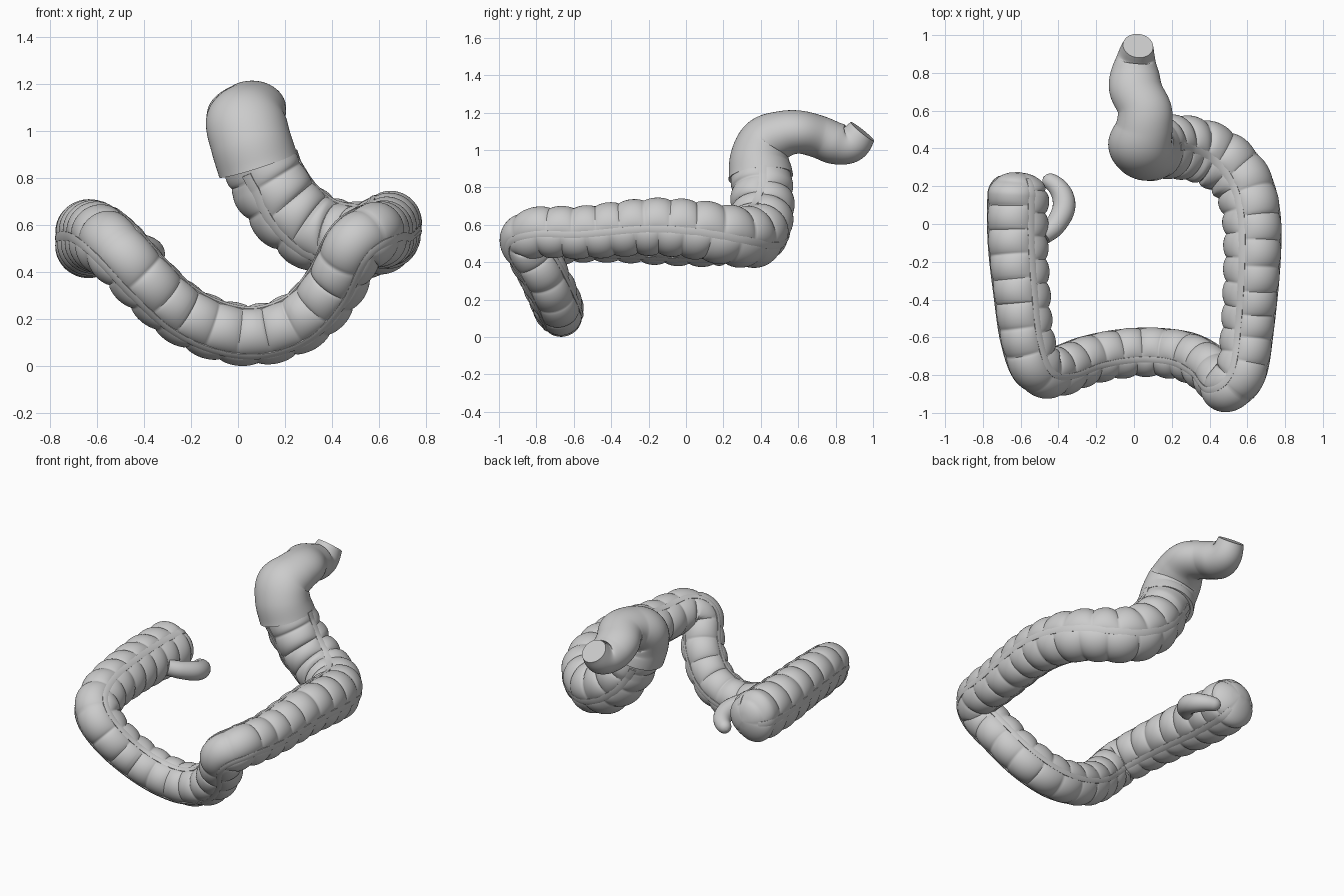
import bpy
from math import sin, cos, pi, sqrt, floor
from mathutils import Vector

if "Cube" in bpy.data.objects:
    bpy.data.objects.remove(bpy.data.objects["Cube"])


def spline(points, step):
    """Catmull-Rom samples of (x, y, z, radius, width) rows at an even step."""
    pts = [Vector(p) for p in points]
    pts = [pts[0] * 2 - pts[1]] + pts + [pts[-1] * 2 - pts[-2]]
    dense = []
    for a, b, c, d in zip(pts, pts[1:], pts[2:], pts[3:]):
        for i in range(200):
            t = i / 200
            dense.append(0.5 * (2 * b + (c - a) * t + (2 * a - 5 * b + 4 * c - d) * t * t
                                + (3 * b - a - 3 * c + d) * t ** 3))
    dense.append(pts[-2])
    out, dist = [dense[0]], 0
    for p, q in zip(dense, dense[1:]):
        dist += (Vector(q[:3]) - Vector(p[:3])).length
        if dist >= step:
            out.append(q)
            dist -= step
    return out


def frames(samples, ref):
    """Centre, two side axes, radius, width and length along the path."""
    c = [Vector(p[:3]) for p in samples]
    n, length, res = Vector(ref), 0, []
    for i, p in enumerate(samples):
        t = (c[min(i + 2, len(c) - 1)] - c[max(i - 2, 0)]).normalized()
        n = (n - t * n.dot(t)).normalized()
        length += (c[i] - c[i - 1]).length if i else 0
        res.append((c[i], n.copy(), t.cross(n), p[3], p[4], length))
    return res


def make(name, rings):
    """Skin a list of closed rings and cap both ends."""
    m = len(rings[0])
    verts = [v for r in rings for v in r]
    faces = []
    for i in range(len(rings) - 1):
        for j in range(m):
            k = (j + 1) % m
            faces.append((i * m + j, i * m + k, (i + 1) * m + k, (i + 1) * m + j))
    faces += [tuple(reversed(range(m))), tuple(range(len(verts) - m, len(verts)))]
    mesh = bpy.data.meshes.new(name)
    mesh.from_pydata(verts, [], faces)
    ob = bpy.data.objects.new(name, mesh)
    bpy.context.collection.objects.link(ob)
    bpy.ops.object.select_all(action='DESELECT')
    ob.select_set(True)
    bpy.context.view_layer.objects.active = ob
    bpy.ops.object.shade_smooth_by_angle(angle=pi / 4)


def around(f, angle, r):
    c, n, b, _, w, _ = f
    off = (n * cos(angle) + b * sin(angle)) * r
    off.x *= w
    return c + off


def dome(s, depth):
    """Scale that rounds off a closed end."""
    return sqrt(max(1 - (1 - s / depth) ** 2, 0.0004)) if s < depth else 1


def tube(name, points, ref, step=0.01, sides=40, end=False):
    fs = frames(spline(points, step), ref)
    total = fs[-1][5]
    make(name, [[around(f, 2 * pi * j / sides,
                        f[3] * (dome(total - f[5], f[3]) if end else 1))
                 for j in range(sides)] for f in fs])


# large bowel path: blind pouch, first bend, sagging middle, second bend, far side, rise
bowel = [(-.61, .275, .54, .165, 1), (-.62, .12, .54, .165, 1), (-.62, -.1, .545, .162, 1),
         (-.60, -.35, .55, .153, 1), (-.57, -.6, .54, .145, 1), (-.51, -.765, .49, .14, 1),
         (-.40, -.775, .37, .135, 1), (-.25, -.72, .235, .132, 1), (-.08, -.685, .155, .132, 1),
         (.1, -.675, .137, .132, 1), (.28, -.70, .205, .133, 1), (.41, -.77, .35, .133, 1),
         (.49, -.86, .51, .133, 1), (.57, -.78, .56, .137, 1), (.605, -.55, .56, .142, 1),
         (.63, -.2, .59, .153, 1), (.625, .05, .575, .158, 1), (.57, .23, .545, .162, 1),
         (.45, .345, .54, .168, 1), (.33, .395, .575, .17, 1), (.21, .41, .67, .17, 1),
         (.13, .405, .79, .168, 1), (.085, .40, .88, .165, 1)]
fs = frames(spline(bowel, 0.006), (0, 0, 1))
TOTAL = fs[-1][5]
PITCH = 0.128
SIDES = 72


def band_angle(f):
    """Bands turn slightly along the last rise."""
    return 1.55 + 0.6 * min(1, max(0, (f[5] - TOTAL + 0.7) / 0.6))


def pouch_radius(f, a):
    """Three rows of pouches between three lengthwise grooves."""
    u = ((a - band_angle(f)) / (2 * pi / 3)) % 3
    row, u = floor(u), u % 1
    s = f[5]
    v = abs(sin(pi * (s / PITCH + 0.3 * row))) ** 0.6
    lobe = sin(pi * u) ** 0.55
    calm = min(1, (TOTAL - s) / 0.1)
    r = f[3] * (0.88 + 0.155 * lobe * (0.15 + 0.85 * v) * calm + 0.08 * (1 - calm))
    return r * dome(s, f[3] * 0.75)


make("large_bowel", [[around(f, 2 * pi * j / SIDES, pouch_radius(f, 2 * pi * j / SIDES))
                      for j in range(SIDES)] for f in fs])

# three lengthwise muscle bands
for k in range(3):
    rings = []
    for f in fs[5:-5]:
        mid = band_angle(f) + k * 2 * pi / 3
        base = pouch_radius(f, mid)
        rings.append([around(f, mid + d, base + h) for d, h in
                      ((-.14, -.01), (-.13, .009), (0, .012), (.13, .009), (.14, -.01))])
    make("muscle_band_%d" % (k + 1), rings)

# smooth end section with a flat end
tube("end_section", [(.085, .40, .855, .173, 1.0), (.055, .395, .95, .16, 1.08),
                     (.035, .43, 1.04, .145, 1.18), (.055, .52, 1.085, .125, 1.2),
                     (.055, .61, 1.095, .115, 1.25), (.01, .71, 1.07, .113, 1.25),
                     (.005, .80, 1.035, .112, 1.15), (.012, .885, 1.035, .1, 1),
                     (.022, .945, 1.10, .08, 1)], (0, -1, 0), sides=56)

# small curled worm-like tube on the blind pouch
tube("appendix", [(-.48, -.06, .53, .05, 1), (-.42, -.01, .51, .055, 1),
                  (-.375, .07, .485, .06, 1), (-.375, .14, .465, .058, 1),
                  (-.41, .20, .45, .05, 1), (-.48, .25, .435, .036, 1)],
     (0, 0, 1), step=0.006, sides=24, end=True)
